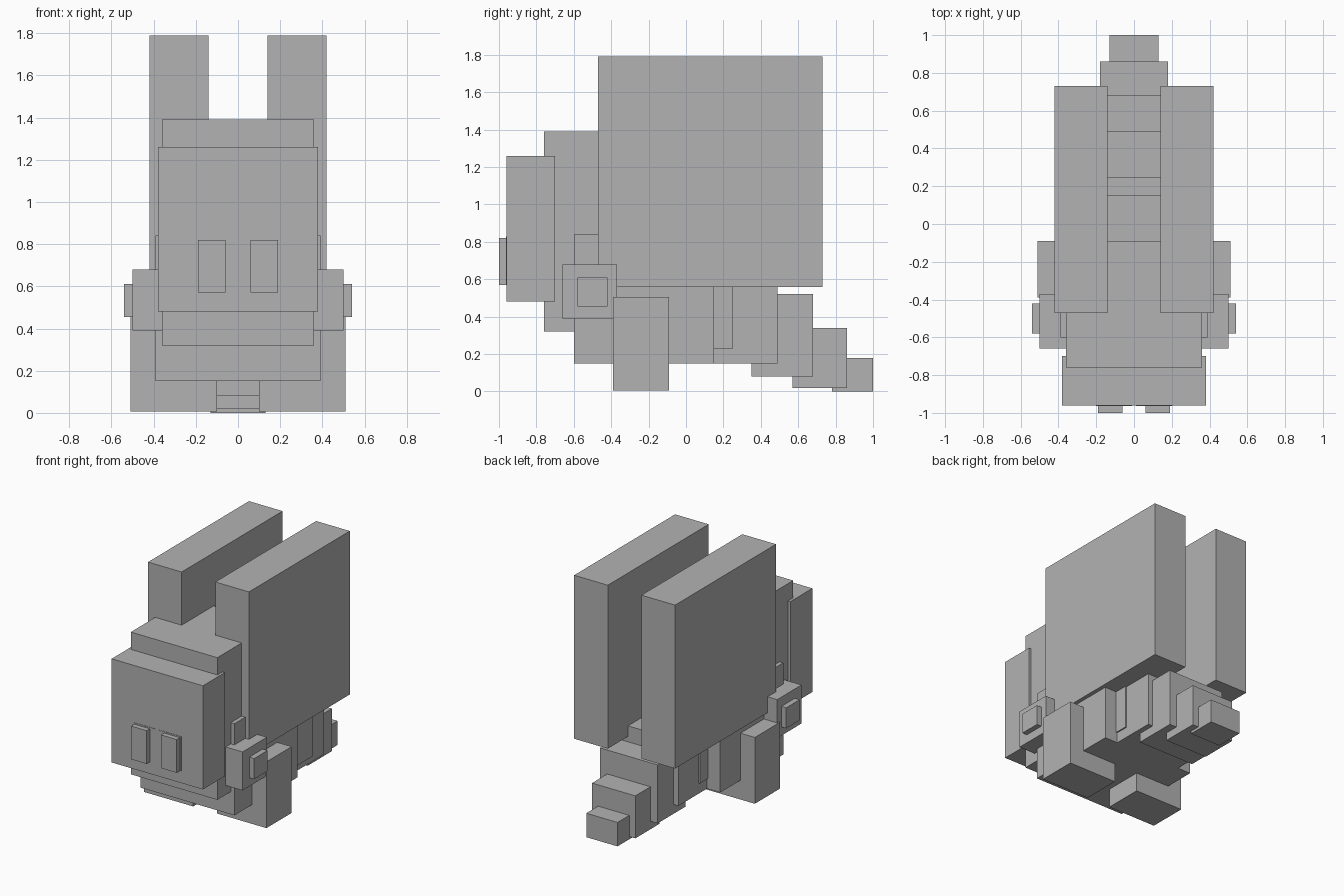
import bpy
from mathutils import Matrix, Vector

default = bpy.data.objects.get("Cube")
if default:
    bpy.data.objects.remove(default, do_unlink=True)

# Single flat colour
grey = bpy.data.materials.new("plain_grey")
grey.use_nodes = True
colour = (0.448, 0.448, 0.448, 1)
grey.diffuse_color = colour
grey.node_tree.nodes["Principled BSDF"].inputs["Base Color"].default_value = colour


def box(name, x, y, z):
    """Flat-faced box from its (min, max) range on each axis."""
    spans = (x, y, z)
    centre = Vector([(lo + hi) / 2 for lo, hi in spans])
    size = Vector([hi - lo for lo, hi in spans])
    bpy.ops.mesh.primitive_cube_add(size=1)
    obj = bpy.context.object
    obj.name = name
    obj.data.transform(Matrix.Translation(centre) @ Matrix.Diagonal(size).to_4x4())
    obj.data.materials.append(grey)


def centred(name, half_width, y, z):
    box(name, (-half_width, half_width), y, z)


def pair(name, x, y, z):
    box("left_" + name, x, y, z)
    box("right_" + name, (-x[1], -x[0]), y, z)


# Head and face
centred("head", 0.36, (-0.76, -0.09), (0.32, 1.39))
centred("face", 0.38, (-0.96, -0.70), (0.48, 1.26))
pair("eye_plate", (0.01, 0.20), (-0.963, -0.955), (0.57, 0.83))
pair("eye", (0.06, 0.19), (-1.0, -0.95), (0.57, 0.82))

# Body, stepping down towards the back
centred("front_body", 0.39, (-0.60, 0.15), (0.15, 0.84))
centred("waist", 0.29, (0.10, 0.25), (0.23, 0.72))
centred("rear_body", 0.28, (0.12, 0.49), (0.15, 0.64))

# Tail segments
centred("tail_base", 0.24, (0.35, 0.68), (0.08, 0.52))
centred("tail_middle", 0.18, (0.57, 0.86), (0.02, 0.34))
centred("tail_tip", 0.13, (0.78, 1.0), (0.0, 0.18))

# Wings and limbs
pair("wing", (0.14, 0.42), (-0.47, 0.73), (0.56, 1.79))
pair("arm", (0.21, 0.50), (-0.66, -0.37), (0.39, 0.68))
pair("hand", (0.38, 0.54), (-0.58, -0.42), (0.455, 0.61))
pair("leg", (0.10, 0.51), (-0.39, -0.09), (0.006, 0.505))
